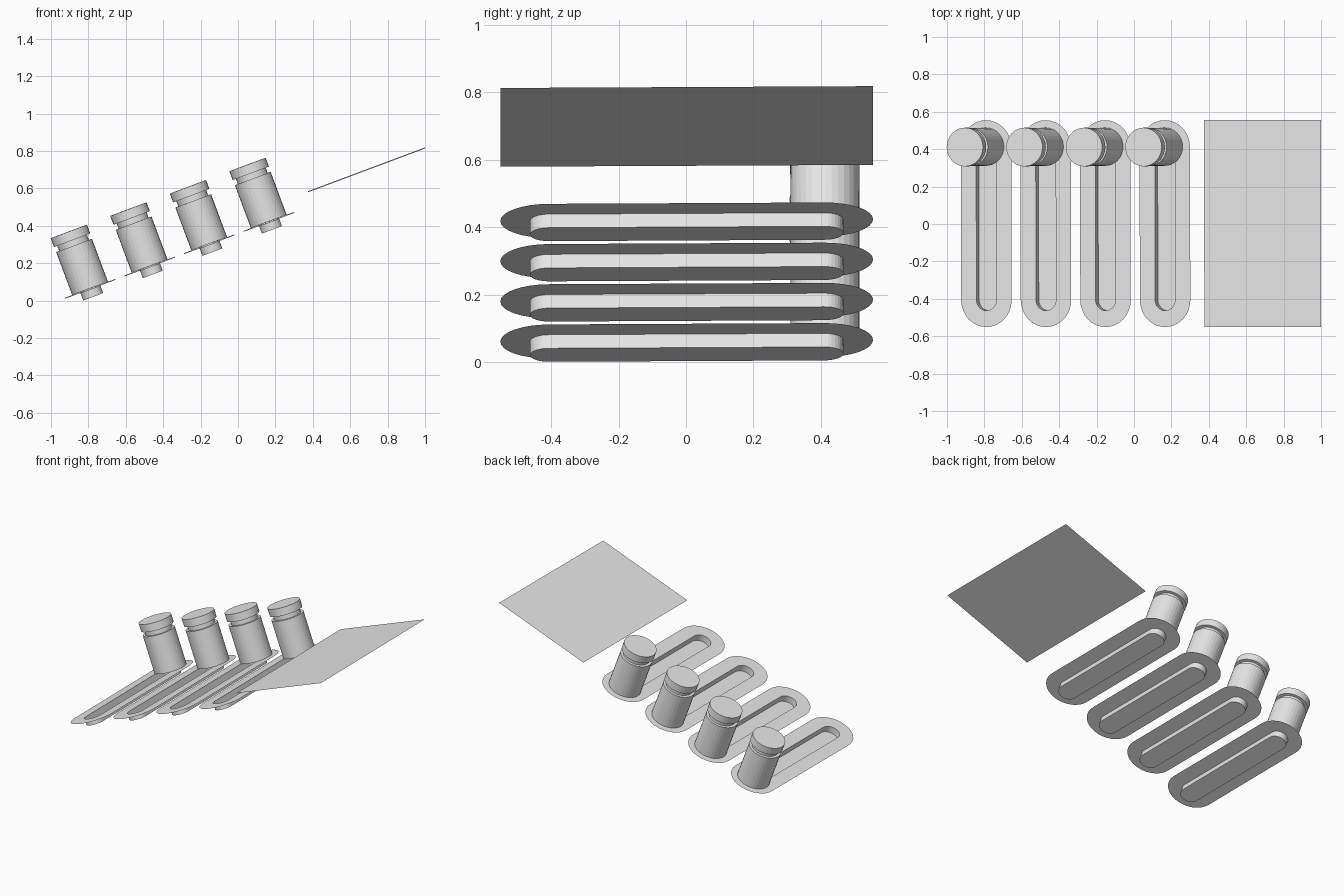
import bpy, bmesh
from math import sin, cos, pi, radians
from mathutils import Matrix

old = bpy.data.objects.get("Cube")
if old:
    bpy.data.objects.remove(old)

grey = bpy.data.materials.new("light grey")
grey.use_nodes = True
grey.diffuse_color = (0.8, 0.8, 0.8, 1)
grey.node_tree.nodes["Principled BSDF"].inputs["Base Color"].default_value = (0.8, 0.8, 0.8, 1)

SLOPE = -20.5
TILT = 0.3
SIDES = 32


def finish(name, bm, location):
    """Turn the mesh into a sloping object."""
    mesh = bpy.data.meshes.new(name)
    bm.to_mesh(mesh)
    bm.free()
    mesh.materials.append(grey)
    obj = bpy.data.objects.new(name, mesh)
    bpy.context.collection.objects.link(obj)
    obj.location = location
    obj.rotation_euler = (radians(TILT), radians(SLOPE), 0)
    return obj


def stadium(bm, radius, half_length, z):
    """Ring of vertices with round ends along y."""
    ring = []
    half = SIDES // 2
    for end in (0, 1):
        middle = (half_length - radius) * (1 - 2 * end)
        for i in range(half + 1):
            a = pi * (end + i / half)
            ring.append(bm.verts.new((radius * cos(a), middle + radius * sin(a), z)))
    return ring


def bridge(bm, a, b):
    for i in range(len(a)):
        j = (i + 1) % len(a)
        bm.faces.new((a[i], a[j], b[j], b[i]))


def slotted_plate(name, location):
    """Flat rounded rim with a sunken trough."""
    bm = bmesh.new()
    rim = stadium(bm, 0.144, 0.553, 0)
    lip = stadium(bm, 0.057, 0.465, 0)
    base = stadium(bm, 0.057, 0.465, -0.043)
    bridge(bm, rim, lip)
    bridge(bm, lip, base)
    bm.faces.new(base)
    finish(name, bm, location)


def knob(name, location):
    """Round post with a narrow neck and a flat cap."""
    bm = bmesh.new()
    profile = [(0.102, 0.001), (0.102, 0.245), (0.085, 0.245),
               (0.085, 0.275), (0.1035, 0.275), (0.1035, 0.325)]
    rings = [[bm.verts.new((r * cos(2 * pi * i / SIDES), 0.411 + r * sin(2 * pi * i / SIDES), z))
              for i in range(SIDES)] for r, z in profile]
    for low, high in zip(rings, rings[1:]):
        bridge(bm, low, high)
    bm.faces.new(rings[0][::-1])
    bm.faces.new(rings[-1])
    finish(name, bm, location)


# Four sliders climbing the slope
for n in range(4):
    place = (-0.79 + 0.3185 * n, 0.002, 0.063 + 0.1193 * n)
    slotted_plate(f"slider_plate_{n + 1}", place)
    knob(f"slider_knob_{n + 1}", place)

# Flat panel at the high end
bm = bmesh.new()
bmesh.ops.create_grid(bm, x_segments=1, y_segments=1, size=0.5,
                      matrix=Matrix.Diagonal((0.667, 1.106, 1, 1)))
finish("side_panel", bm, (0.6875, 0.002, 0.699))
